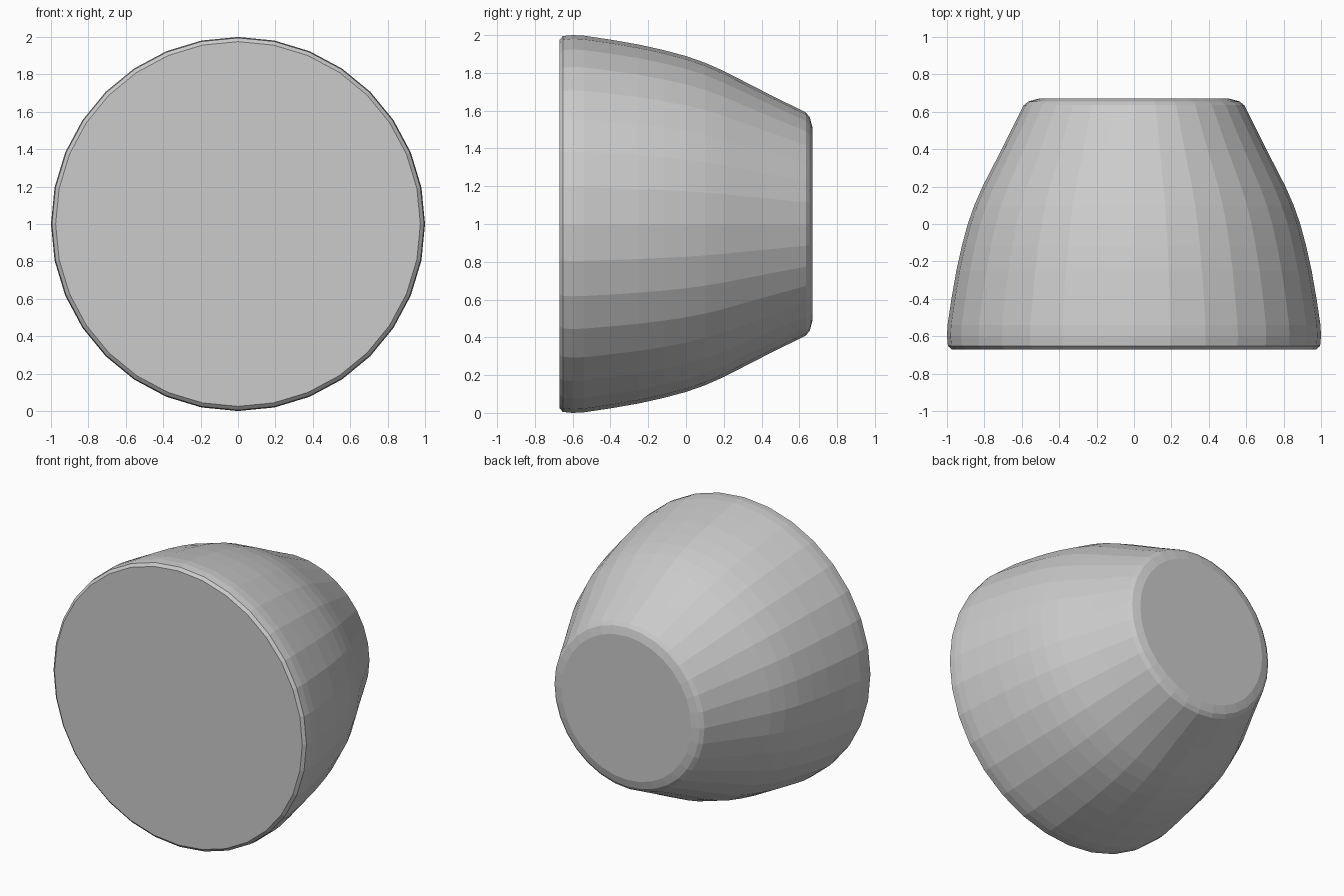
import bpy
import bmesh
import math

if "Cube" in bpy.data.objects:
    bpy.data.objects.remove(bpy.data.objects["Cube"])

SIDES = 32
CENTRE_Z = 1.0

# Profile along the cup's axis: (y, radius), from wide face to narrow face
PROFILE = [
    (-0.67, 0.975), (-0.652, 0.995), (-0.6, 1.0), (-0.54, 0.997), (-0.4, 0.976),
    (-0.25, 0.95), (-0.12, 0.921), (0.0, 0.889), (0.1, 0.854),
    (0.2, 0.81), (0.42, 0.697), (0.635, 0.59), (0.655, 0.565), (0.67, 0.51),
]


def turned_body(name, profile, sides):
    bm = bmesh.new()
    rings = []
    for y, r in profile:
        ring = []
        for i in range(sides):
            a = 2 * math.pi * i / sides
            ring.append(bm.verts.new((r * math.cos(a), y, CENTRE_Z + r * math.sin(a))))
        rings.append(ring)
    # Curved wall
    for a, b in zip(rings, rings[1:]):
        for i in range(sides):
            j = (i + 1) % sides
            bm.faces.new((a[i], a[j], b[j], b[i]))
    # Flat end faces
    bm.faces.new(rings[0])
    bm.faces.new(rings[-1])
    bmesh.ops.recalc_face_normals(bm, faces=bm.faces[:])
    mesh = bpy.data.meshes.new(name)
    bm.to_mesh(mesh)
    bm.free()
    obj = bpy.data.objects.new(name, mesh)
    bpy.context.collection.objects.link(obj)
    return obj


# Tapered round body lying on its side
turned_body("tapered_body", PROFILE, SIDES)
